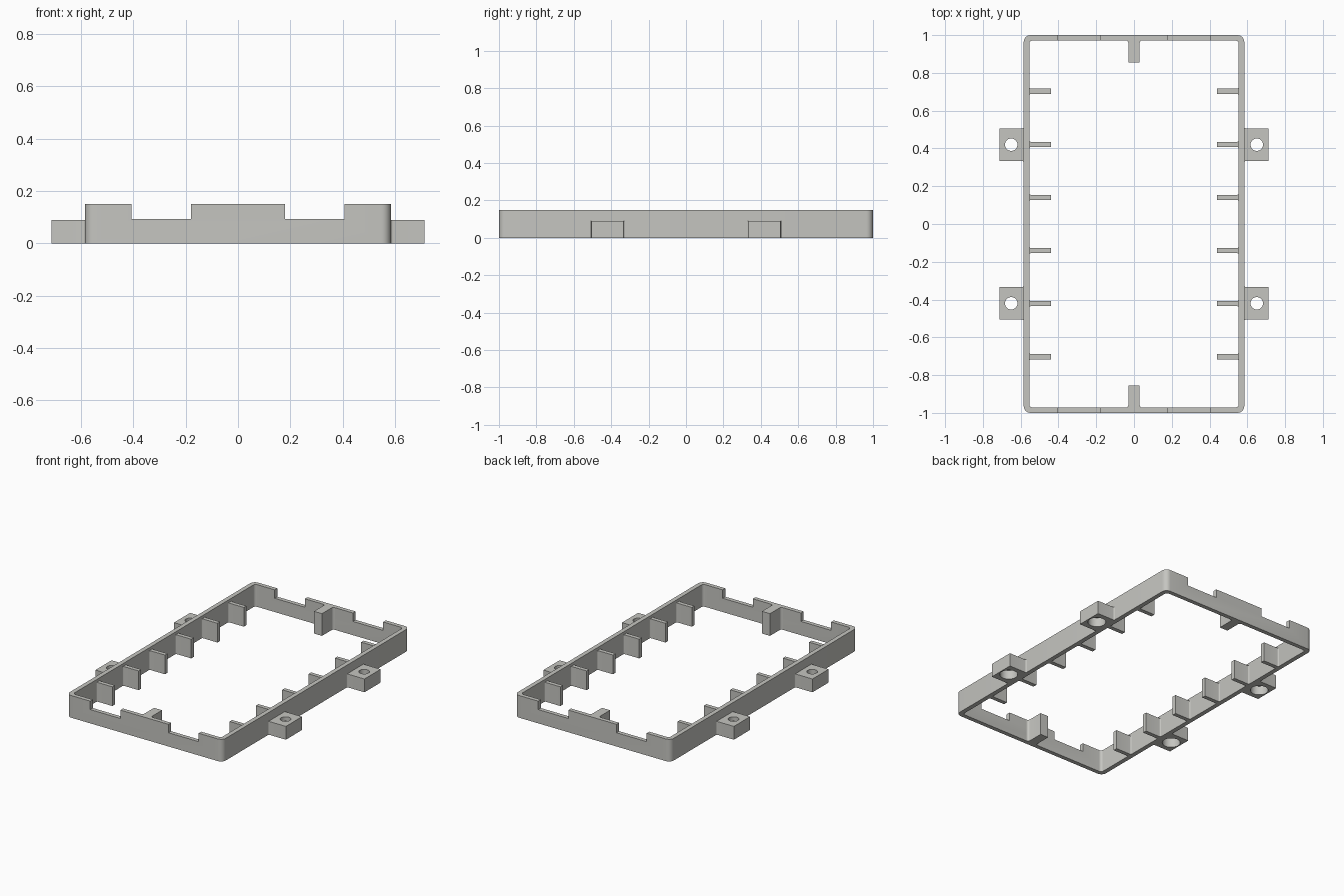
import bpy, bmesh
from math import sin, cos, pi, radians
from mathutils import Matrix

if "Cube" in bpy.data.objects:
    bpy.data.objects.remove(bpy.data.objects["Cube"])

HX, HY, H = 0.584, 1.0, 0.15       # frame half width, half length, height
IX, IY = 0.554, 0.972              # inner opening half sizes
TAB_H, RIB_H = 0.09, 0.13

grey = bpy.data.materials.new("warm grey plastic")
grey.diffuse_color = (0.56, 0.56, 0.53, 1)
grey.use_nodes = True
grey.node_tree.nodes["Principled BSDF"].inputs["Base Color"].default_value = grey.diffuse_color


def prism(name, outline, z0, z1, matrix=Matrix()):
    """Extrude a flat outline between two heights."""
    bm = bmesh.new()
    face = bm.faces.new([bm.verts.new((x, y, z0)) for x, y in outline])
    ext = bmesh.ops.extrude_face_region(bm, geom=[face])
    verts = [g for g in ext["geom"] if isinstance(g, bmesh.types.BMVert)]
    bmesh.ops.translate(bm, verts=verts, vec=(0, 0, z1 - z0))
    bmesh.ops.transform(bm, matrix=matrix, verts=bm.verts)
    bmesh.ops.recalc_face_normals(bm, faces=bm.faces)
    me = bpy.data.meshes.new(name)
    bm.to_mesh(me)
    bm.free()
    me.materials.append(grey)
    ob = bpy.data.objects.new(name, me)
    bpy.context.collection.objects.link(ob)
    return ob


def cut(ob, cutters):
    """Subtract the cutters, bake the result and delete the cutters."""
    for c in cutters:
        m = ob.modifiers.new("cut", "BOOLEAN")
        m.operation, m.solver, m.object = "DIFFERENCE", "EXACT", c
    deps = bpy.context.evaluated_depsgraph_get()
    baked = bpy.data.meshes.new_from_object(ob.evaluated_get(deps))
    ob.modifiers.clear()
    ob.data = baked
    for c in cutters:
        bpy.data.objects.remove(c)


def rounded_rect(hx, hy, r, n=6):
    pts = []
    for q, (sx, sy) in enumerate([(1, 1), (-1, 1), (-1, -1), (1, -1)]):
        for i in range(n + 1):
            a = (q + i / n) * pi / 2
            pts.append((sx * (hx - r) + r * cos(a), sy * (hy - r) + r * sin(a)))
    return pts


def circle(x, y, r, n=32):
    return [(x + r * cos(2 * pi * i / n), y + r * sin(2 * pi * i / n)) for i in range(n)]


def box(x0, x1, y0, y1):
    return [(x0, y0), (x1, y0), (x1, y1), (x0, y1)]


def stub(name, x, y, angle, length, w, f, height):
    """Bar growing out of a wall at (x, y), with fillets of radius f at its root."""
    arc = [(f - f * cos(i * pi / 10), w + f - f * sin(i * pi / 10)) for i in range(6)]
    side = arc + [(length, w)]
    outline = side + [(u, -v) for u, v in reversed(side)]
    mat = Matrix.Translation((x, y, 0)) @ Matrix.Rotation(angle, 4, "Z")
    return prism(name, outline, 0, height, mat)


parts = []

# Rounded frame with two shallow notches in each short wall
frame = prism("frame", rounded_rect(HX, HY, 0.036), 0, H)
cutters = [prism("opening_cutter", rounded_rect(IX, IY, 0.018), -0.1, H + 0.1)]
for s in (-1, 1):
    x0, x1 = sorted((s * 0.18, s * 0.406))
    cutters.append(prism("notch_cutter", box(x0, x1, -1.1, 1.1), 0.093, H + 0.1))
cut(frame, cutters)
parts.append(frame)

# Thick centre rib on each short wall
for s in (-1, 1):
    parts.append(stub("centre_rib", 0, s * IY, s * -pi / 2, IY - 0.855, 0.03, 0.015, H))

for s in (-1, 1):
    # Thin ribs along the long walls
    for i in range(6):
        y = -0.703 + i * 0.2812
        parts.append(stub("side_rib", s * IX, y, 0 if s < 0 else pi,
                          IX - 0.439, 0.0135, 0.008, RIB_H))
    # Outer mounting tabs with screw holes, wider from underneath
    for y in (-0.42, 0.42):
        tab = stub("mounting_tab", s * HX, y, 0 if s > 0 else pi,
                   0.713 - HX, 0.0865, 0.008, TAB_H)
        cx = s * 0.65
        cut(tab, [prism("hole_cutter", circle(cx, y, 0.033), -0.1, 0.2),
                  prism("recess_cutter", circle(cx, y, 0.055), -0.1, 0.06)])
        parts.append(tab)

# Smooth the rounded corners, fillets and holes
bpy.ops.object.select_all(action="DESELECT")
for ob in parts:
    ob.select_set(True)
bpy.context.view_layer.objects.active = frame
bpy.ops.object.shade_smooth_by_angle(angle=radians(30))
